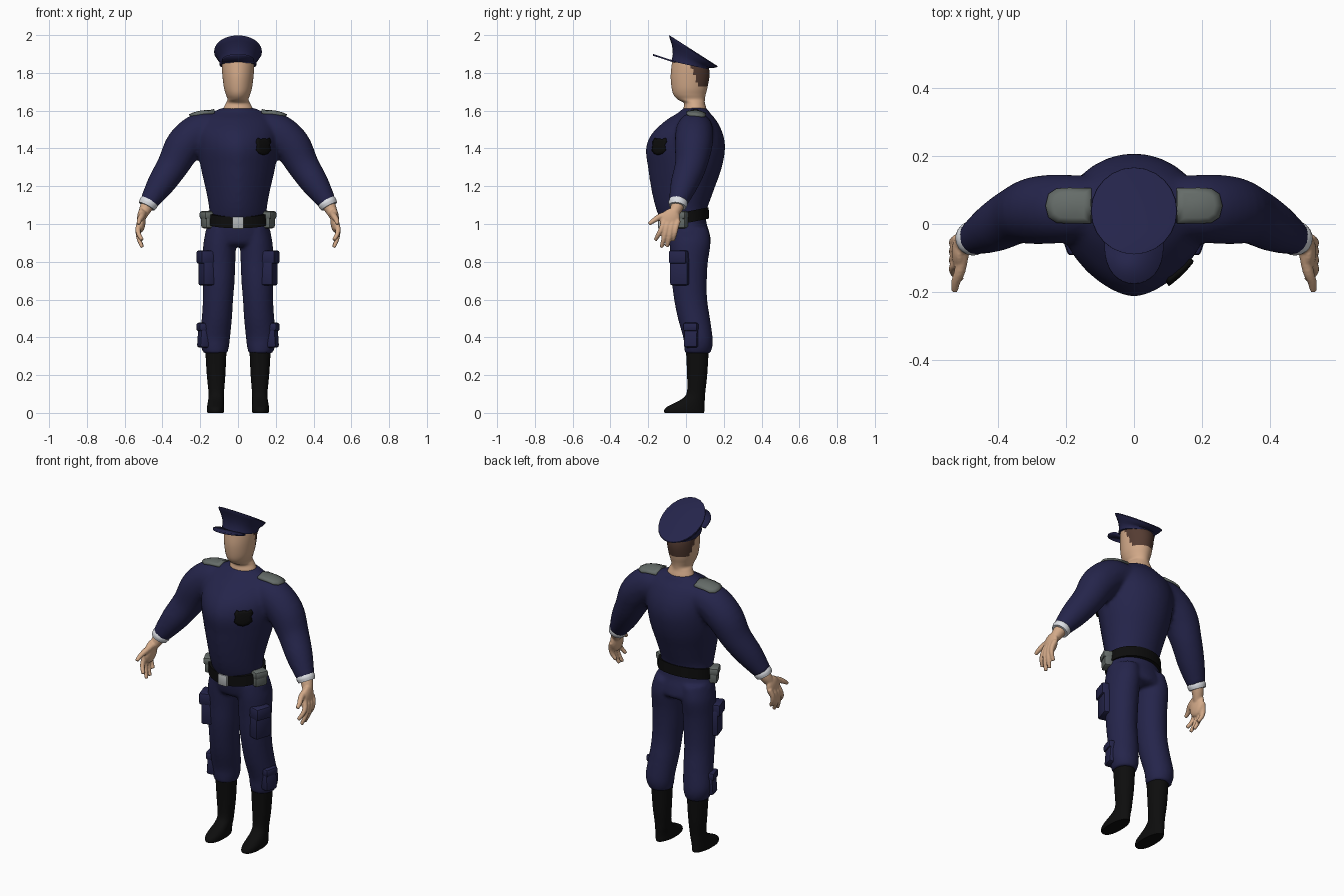
import bpy, bmesh, math
from mathutils import Vector, Matrix
from mathutils.bvhtree import BVHTree

cube = bpy.data.objects.get("Cube")
if cube:
    bpy.data.objects.remove(cube, do_unlink=True)


def material(name, *rgb):
    m = bpy.data.materials.new(name)
    m.use_nodes = True
    m.diffuse_color = (*rgb, 1)
    m.node_tree.nodes["Principled BSDF"].inputs["Base Color"].default_value = (*rgb, 1)
    return m


NAVY = material("navy cloth", .018, .018, .07)
BLACK = material("black leather", .004, .004, .004)
SKIN = material("skin", .65, .40, .25)
HAIR = material("brown hair", .09, .045, .032)
GREY = material("grey trim", .13, .15, .14)
SILVER = material("silver buckle", .45, .47, .48)
WHITE = material("white cuff", .72, .74, .78)


def smooth_keys(keys, steps):
    """Catmull-Rom interpolation of tuples."""
    k = [Vector(a) for a in keys]
    k = [k[0]] + k + [k[-1]]
    out = []
    for a, b, c, d in zip(k, k[1:], k[2:], k[3:]):
        for i in range(steps):
            t = i / steps
            out.append(b + (c - a) * (t / 2) + (a * 2 - b * 5 + c * 4 - d) * (t * t / 2)
                       + (b * 3 - a - c * 3 + d) * (t ** 3 / 2))
    return out + [k[-1]]


def skin_rings(bm, rings):
    loops = [[bm.verts.new(p) for p in r] for r in rings]
    for a, b in zip(loops, loops[1:]):
        for i in range(len(a)):
            j = (i + 1) % len(a)
            bm.faces.new((a[i], a[j], b[j], b[i]))
    bm.faces.new(loops[0][::-1])
    bm.faces.new(loops[-1])


def loft(bm, keys, front=2, n=32, steps=4, side=1):
    """Stacked sections: z, centre x, half width, front y, back y, tilt."""
    rings = []
    for z, cx, rx, yf, yb, tilt in smooth_keys([(*k, 0)[:6] for k in keys], steps):
        ring = []
        for i in range(n):
            c, s = math.cos(math.tau * i / n), math.sin(math.tau * i / n)
            e = 2 / front if s < 0 else 1
            x = math.copysign(abs(c) ** e, c) * rx
            dy = math.copysign(abs(s) ** e, s) * (yb - yf) / 2
            ring.append((side * (cx + x), (yf + yb) / 2 + dy, z + tilt * dy))
        rings.append(ring)
    skin_rings(bm, rings)


def tube(bm, keys, n=14, steps=4, side=1):
    """Round limb through x, y, z, radius."""
    pts = smooth_keys(keys, steps)
    rings = []
    for i, p in enumerate(pts):
        d = (pts[min(i + 1, len(pts) - 1)] - pts[max(i - 1, 0)]).to_3d()
        q = d.to_track_quat('Z', 'Y')
        ring = []
        for j in range(n):
            a = math.tau * j / n
            v = p.to_3d() + q @ Vector((math.cos(a), math.sin(a), 0)) * p[3]
            ring.append((v.x * side, v.y, v.z))
        rings.append(ring)
    skin_rings(bm, rings)


def box(bm, centre, size, turn=0, bevel=.012, lean=0):
    m = (Matrix.Translation(centre) @ Matrix.Rotation(math.radians(turn), 4, 'Z')
         @ Matrix.Rotation(math.radians(lean), 4, 'Y') @ Matrix.Diagonal((*size, 1)))
    verts = bmesh.ops.create_cube(bm, size=1, matrix=m)["verts"]
    edges = list({e for v in verts for e in v.link_edges})
    bmesh.ops.bevel(bm, geom=edges, offset=bevel, segments=2, affect='EDGES', profile=.5)


def finish(name, bm, mat, voxel=0, relax=4, thick=0, angle=40):
    bmesh.ops.recalc_face_normals(bm, faces=bm.faces)
    me = bpy.data.meshes.new(name)
    bm.to_mesh(me)
    bm.free()
    me.materials.append(mat)
    me.polygons.foreach_set("use_smooth", [True] * len(me.polygons))
    me.set_sharp_from_angle(angle=math.radians(angle))
    ob = bpy.data.objects.new(name, me)
    bpy.context.collection.objects.link(ob)
    if voxel:
        r = ob.modifiers.new("Merge", 'REMESH')
        r.mode, r.voxel_size, r.use_smooth_shade = 'VOXEL', voxel, True
        s = ob.modifiers.new("Relax", 'SMOOTH')
        s.factor, s.iterations = .5, relax
    if thick:
        s = ob.modifiers.new("Thickness", 'SOLIDIFY')
        s.thickness, s.offset = thick, 0
    return ob


def pair(name, build, mat, **kw):
    for label, side in (("left_", 1), ("right_", -1)):
        bm = bmesh.new()
        build(bm)
        bmesh.ops.scale(bm, vec=(side, 1, 1), verts=bm.verts)
        finish(label + name, bm, mat, **kw)


# Shirt: torso with both sleeves merged
bm = bmesh.new()
loft(bm, [(1.03, 0, .15, -.125, .11, .2), (1.06, 0, .152, -.145, .112, .15),
          (1.11, 0, .157, -.168, .122), (1.2, 0, .175, -.187, .155), (1.3, 0, .198, -.202, .19),
          (1.4, 0, .213, -.213, .207), (1.48, 0, .215, -.18, .195), (1.55, 0, .19, -.105, .16),
          (1.59, 0, .14, -.04, .125), (1.615, 0, .085, -.015, .112)], front=1.6)
for side in (1, -1):
    tube(bm, [(.1, .05, 1.5, .09), (.2, .045, 1.488, .1), (.285, .04, 1.415, .1),
              (.345, .025, 1.31, .085), (.41, -.01, 1.21, .073), (.462, -.037, 1.13, .054),
              (.475, -.042, 1.108, .048)], n=24, side=side)
shirt = finish("shirt", bm, NAVY, voxel=.012, relax=6)

# Trousers: hips with both legs merged
bm = bmesh.new()
loft(bm, [(1.05, 0, .148, -.11, .103), (1, 0, .16, -.11, .11), (.95, 0, .175, -.103, .125),
          (.9, 0, .172, -.088, .13), (.88, 0, .15, -.06, .1)])
for side in (1, -1):
    loft(bm, [(.98, .088, .075, -.09, .118), (.9, .097, .086, -.088, .13),
              (.8, .1, .086, -.08, .116), (.7, .102, .084, -.075, .11), (.6, .106, .08, -.063, .112),
              (.5, .112, .08, -.043, .127), (.4, .122, .08, -.015, .141),
              (.35, .122, .074, -.01, .14), (.315, .119, .062, -.006, .128)], side=side)
finish("trousers", bm, NAVY, voxel=.01)


# Cargo pockets with flaps
def thigh_pocket(bm):
    box(bm, (.165, -.03, .75), (.07, .1, .15), -18)
    box(bm, (.17, -.035, .825), (.08, .1, .07), -18)


def shin_pocket(bm):
    box(bm, (.18, .03, .405), (.055, .075, .12), -15, lean=-4)
    box(bm, (.183, .028, .455), (.062, .08, .045), -15)


pair("thigh_pocket", thigh_pocket, NAVY)
pair("shin_pocket", shin_pocket, NAVY)

# Boots
pair("boot", lambda bm: loft(bm, [
    (.33, .117, .056, 0, .12), (.2, .116, .049, .006, .112), (.11, .115, .041, .005, .102),
    (.075, .116, .041, -.02, .1), (.05, .118, .043, -.066, .098), (.03, .119, .045, -.104, .097),
    (.012, .119, .045, -.116, .097), (0, .119, .042, -.113, .095)], front=2.4), BLACK, angle=60)


# Hands: palm, four fingers and a thumb merged
def hand(bm):
    bmesh.ops.create_uvsphere(bm, u_segments=20, v_segments=12, radius=1, matrix=(
        Matrix.Translation((.512, -.085, 1.02)) @ Matrix.Rotation(math.radians(-20), 4, 'X')
        @ Matrix.Diagonal((.023, .052, .065, 1))))
    tube(bm, [(.474, -.041, 1.11, .036), (.49, -.052, 1.08, .033), (.508, -.072, 1.04, .024)])
    for i, tip in enumerate((.915, .876, .88, .912)):
        y = -.128 + i * .025
        tube(bm, [(.517, y + .012, 1.02, .014), (.529, y, .98, .0145),
                  (.526, y - .016 + i * .003, (tip + .98) / 2, .013),
                  (.507, y - .034 + i * .006, tip, .010)], n=10)
    tube(bm, [(.5, -.07, 1.06, .02), (.51, -.135, 1.04, .017), (.522, -.168, 1.02, .014),
              (.526, -.197, 1.0, .010)], n=10)


pair("hand", hand, SKIN, voxel=.005, relax=3)
pair("cuff", lambda bm: tube(bm, [(.466, -.04, 1.125, .048), (.474, -.042, 1.11, .051),
                                  (.483, -.045, 1.093, .046)], n=20), WHITE)

# Head and neck, with hair on the back by height and depth
bm = bmesh.new()
loft(bm, [(1.57, 0, .082, -.02, .112), (1.61, 0, .078, -.014, .108), (1.64, 0, .064, -.012, .1),
          (1.66, 0, .056, -.045, .1), (1.685, 0, .064, -.066, .104), (1.72, 0, .074, -.076, .113),
          (1.78, 0, .082, -.081, .124), (1.83, 0, .086, -.076, .122, -.1),
          (1.865, 0, .084, -.068, .11, -.25)], front=1.9, n=40, steps=6)
head = finish("head", bm, SKIN, angle=70)
head.data.materials.append(HAIR)
for f in head.data.polygons:
    c = f.center
    if c.z > 1.73 and c.y > .03 + max(0, 1.825 - c.z) * .4:
        f.material_index = 1

# Cap: flared crown with a tilted flat top
bm = bmesh.new()
loft(bm, [(1.84, 0, .097, -.078, .118, -.22), (1.862, 0, .099, -.07, .124, -.36),
          (1.885, 0, .112, -.074, .142, -.55), (1.912, 0, .127, -.089, .166, -.63),
          (1.919, 0, .122, -.087, .162, -.64)], n=24, steps=2)
finish("cap", bm, NAVY, angle=35)

# Cap visor, rising toward its tip
bm = bmesh.new()
rim = [(.087 * math.cos(a), -.055 - .12 * math.sin(a) ** .8)
       for a in (math.pi * i / 16 for i in range(17))]
bm.faces.new([bm.verts.new((x, y, 1.858 - .33 * (y + .06))) for x, y in rim])
finish("visor", bm, NAVY, thick=.009)

# Belt, buckle and pouches
bm = bmesh.new()
loft(bm, [(1.003, 0, .166, -.136, .122, .2), (1.063, 0, .164, -.136, .12, .2)], n=40, steps=1)
finish("belt", bm, BLACK)
bm = bmesh.new()
box(bm, (0, -.138, 1.006), (.058, .018, .064), bevel=.004)
finish("buckle", bm, SILVER)


def pouch(bm):
    box(bm, (.16, -.03, 1.015), (.052, .075, .075), -25)
    box(bm, (.164, -.032, 1.047), (.058, .082, .042), -25)


pair("belt_pouch", pouch, GREY)

# Plates laid onto the shirt surface: chest badge and shoulder boards
surface = BVHTree.FromObject(shirt, bpy.context.evaluated_depsgraph_get())


def plate(name, outline, centre, axis, mat, thick):
    direction = Vector((0, 1, 0)) if axis == 'Y' else Vector((0, 0, -1))
    bm = bmesh.new()

    def drop(u, v):
        start = Vector((u, -2, v)) if axis == 'Y' else Vector((u, v, 3))
        hit = surface.ray_cast(start, direction)[0]
        return bm.verts.new((hit or start) - direction * .003)

    cu, cv = centre
    mid = drop(cu, cv)
    rings = [[drop(cu + u * k, cv + v * k) for u, v in outline] for k in (.33, .67, 1)]
    for i in range(len(outline)):
        j = (i + 1) % len(outline)
        bm.faces.new((mid, rings[0][i], rings[0][j]))
        for a, b in zip(rings, rings[1:]):
            bm.faces.new((a[i], b[i], b[j], a[j]))
    finish(name, bm, mat, thick=thick)


half = [(0, .042), (.018, .037), (.03, .044), (.037, .025), (.031, .01), (.035, -.02),
        (.02, -.037), (0, -.045)]
plate("chest_badge", half + [(-x, z) for x, z in half[-2:0:-1]], (.132, 1.41), 'Y', BLACK, .018)

board = [(-.065, -.049), (0, -.049), (.035, -.047), (.058, -.032), (.066, 0)]
board += [(x, -y) for x, y in board[-2::-1]] + [(-.065, 0)]
for label, side in (("left_", 1), ("right_", -1)):
    plate(label + "shoulder_board", [(x * side, y) for x, y in board], (.19 * side, .053), 'Z',
          GREY, .018)
